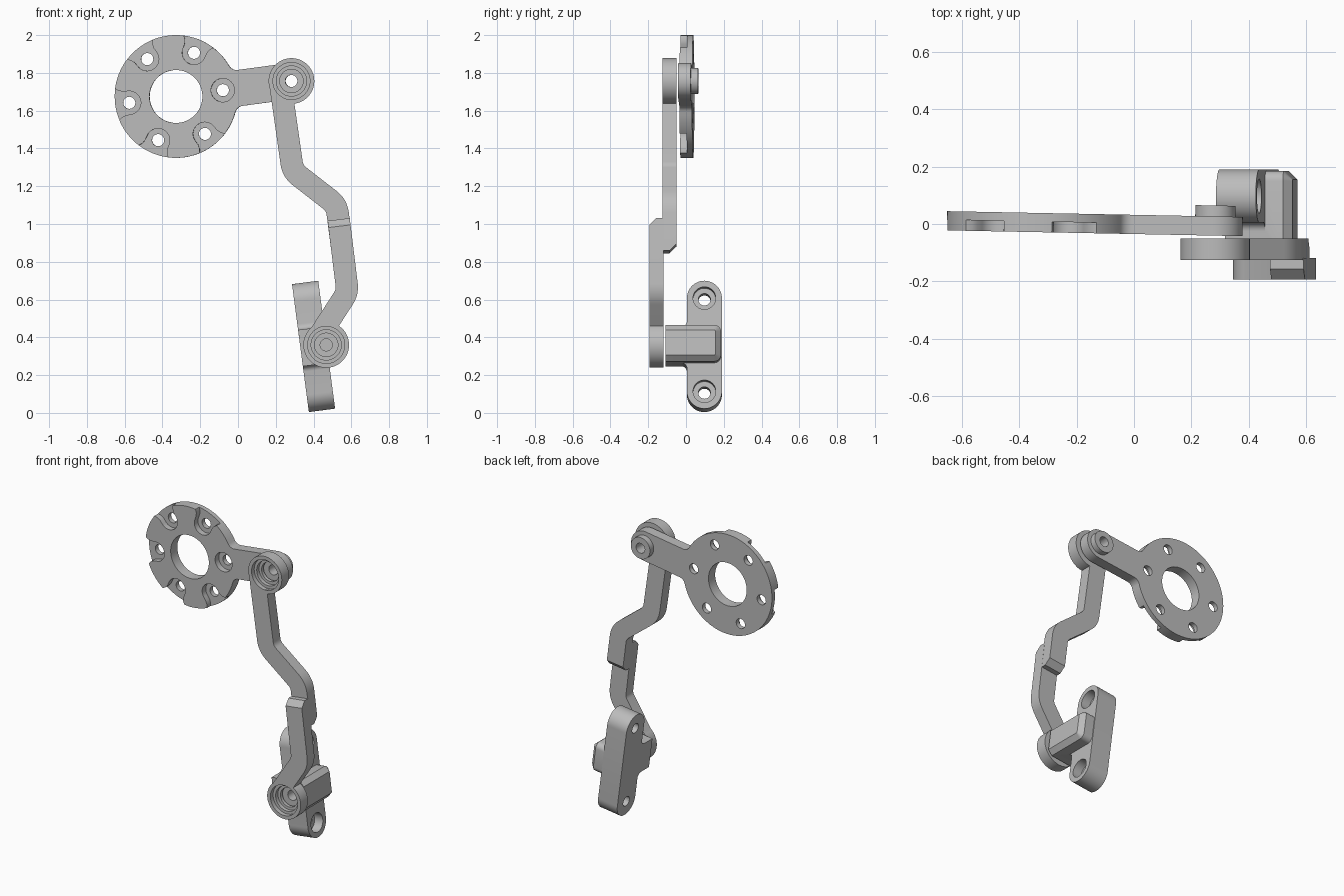
import bpy, bmesh
from math import sin, cos, pi, atan2, sqrt, tan
from mathutils import Matrix, Vector

cube = bpy.data.objects.get("Cube")
if cube:
    bpy.data.objects.remove(cube, do_unlink=True)

metal = bpy.data.materials.new("plain grey")
metal.use_nodes = True
grey = (0.5, 0.5, 0.5, 1)
metal.diffuse_color = grey
metal.node_tree.nodes["Principled BSDF"].inputs["Base Color"].default_value = grey


def arc(cx, cz, r, a0, a1, n=16):
    return [(cx + r * cos(a0 + (a1 - a0) * i / n), cz + r * sin(a0 + (a1 - a0) * i / n))
            for i in range(n + 1)]


def place(pts, origin, angle):
    c, s = cos(angle), sin(angle)
    return [(origin[0] + c * x - s * z, origin[1] + s * x + c * z) for x, z in pts]


def prism(name, pts, d0, d1, axis="Y"):
    """Extrude an outline along Y (points are x, z) or X (points are y, z)."""
    to3d = (lambda p, d: (p[0], d, p[1])) if axis == "Y" else (lambda p, d: (d, p[0], p[1]))
    bm = bmesh.new()
    face = bm.faces.new([bm.verts.new(to3d(p, d0)) for p in pts])
    ext = bmesh.ops.extrude_face_region(bm, geom=[face])
    move = Vector(to3d((0, 0), d1 - d0))
    bmesh.ops.translate(bm, vec=move, verts=[v for v in ext["geom"] if isinstance(v, bmesh.types.BMVert)])
    bmesh.ops.recalc_face_normals(bm, faces=bm.faces)
    mesh = bpy.data.meshes.new(name)
    bm.to_mesh(mesh)
    bm.free()
    mesh.materials.append(metal)
    ob = bpy.data.objects.new(name, mesh)
    bpy.context.collection.objects.link(ob)
    return ob


def rod(name, centre, r, d0, d1, axis="Y", n=48):
    return prism(name, arc(*centre, r, 0, 2 * pi * (n - 1) / n, n - 1), d0, d1, axis)


def combine(ob, other, op="DIFFERENCE"):
    mod = ob.modifiers.new(op.lower(), "BOOLEAN")
    mod.operation, mod.solver, mod.object = op, "EXACT", other
    with bpy.context.temp_override(object=ob, active_object=ob):
        bpy.ops.object.modifier_apply(modifier=mod.name)
    bpy.data.objects.remove(other, do_unlink=True)


def chamfer(ob, pick, size):
    """Bevel the edges whose two end points both pass the test."""
    bm = bmesh.new()
    bm.from_mesh(ob.data)
    edges = [e for e in bm.edges if all(pick(v.co) for v in e.verts)]
    bmesh.ops.bevel(bm, geom=edges, offset=size, segments=1, affect="EDGES")
    bm.to_mesh(ob.data)
    bm.free()


def ribbon(path, half, r):
    """Outline of a strip along a path whose bends are rounded."""
    pts = [Vector(p) for p in path]
    line = [pts[0]]
    for a, b, c in zip(pts, pts[1:], pts[2:]):
        u, w = (a - b).normalized(), (c - b).normalized()
        t = r / tan(u.angle(w) / 2)
        p, q = b + u * t, b + w * t
        line += [p * (1 - k) ** 2 + b * 2 * k * (1 - k) + q * k * k for k in (i / 10 for i in range(11))]
    line.append(pts[-1])
    left, right = [], []
    for i, p in enumerate(line):
        d = (line[min(i + 1, len(line) - 1)] - line[max(i - 1, 0)]).normalized()
        n = Vector((-d.y, d.x)) * half
        left.append(tuple(p + n))
        right.append(tuple(p - n))
    return left + right[::-1]


# Key positions (x, z)
DISC, TOP, LOW = (-0.328, 1.675), (0.283, 1.757), (0.467, 0.36)
ARM_ANGLE = atan2(TOP[1] - DISC[1], TOP[0] - DISC[0])
ARM_LEN = sqrt((TOP[0] - DISC[0]) ** 2 + (TOP[1] - DISC[1]) ** 2)
BORE = 0.032

# Slotted disc with its arm, drawn as one outline
R, W, F = 0.325, 0.096, 0.045
fs = sqrt((R + F) ** 2 - (W + F) ** 2)
fa = atan2(W + F, fs)
upper = arc(fs, W + F, F, -pi / 2, fa - pi, 8)
lower = [(x, -z) for x, z in reversed(upper)]
outline = arc(0, 0, R, fa, 2 * pi - fa, 90) + lower[1:] + arc(ARM_LEN, 0, W, -pi / 2, pi / 2, 24) + upper[:-1]
B0, B1 = -0.035, 0.032
disc = prism("slotted_disc_arm", place(outline, DISC, ARM_ANGLE), B0, B1)
combine(disc, rod("boss", TOP, 0.07, 0.0, 0.07), "UNION")
combine(disc, rod("bore", TOP, BORE, -0.2, 0.2))
combine(disc, rod("centre_hole", DISC, 0.14, -0.2, 0.2, n=64))

# Six holes in pockets; those away from the arm open out through the rim
side = [(0.275, 0.063), (0.297, 0.07), (0.315, 0.085), (0.36, 0.12)]
slot = arc(0.25, 0, 0.062, pi / 2, 3 * pi / 2, 20) + [(x, -z) for x, z in side] + side[::-1]
for k in range(6):
    angle = ARM_ANGLE + k * pi / 3
    hole = place([(0.25, 0)], DISC, angle)[0]
    if k:
        pocket = prism("pocket", place(slot, DISC, angle), -0.1, B0 + 0.037)
    else:
        pocket = rod("pocket", hole, 0.062, -0.1, B0 + 0.037)
    combine(disc, pocket)
    combine(disc, rod("hole", hole, BORE, -0.2, 0.2, n=32))
disc.rotation_euler.z = -0.0195


def lever(name, path, head, front, back, chamfer_y):
    """Bent strip with a round, stepped-bore head and a chamfered lap end."""
    ob = prism(name, ribbon(path, 0.059, 0.11), front, back)
    end, prev = (path[-1], path[-2]) if chamfer_y == back else (path[0], path[1])
    axis = (Vector(end) - Vector(prev)).normalized()
    chamfer(ob, lambda c: abs(c.y - chamfer_y) < 1e-4
            and abs((Vector((c.x, c.z)) - Vector(end)).dot(axis)) < 1e-3, 0.036)
    combine(ob, rod("head", head, 0.121, front, back, n=64), "UNION")
    for r, depth in ((0.098, 0.028), (0.08, 0.052), (0.062, 0.2)):
        combine(ob, rod("step", head, r, front - 0.1, front + depth))
    return ob


# Two-level lever: the halves overlap on the straight part
bar = lever("lever_upper", [(0.222, 1.757), (0.29, 1.28), (0.522, 1.10), (0.554, 0.852)],
            TOP, -0.125, -0.051, -0.051)
low = lever("lever_lower", [(0.533, 1.024), (0.58, 0.64), (0.425, 0.40)],
            LOW, -0.193, -0.119, -0.193)

# Mounting bracket: rounded plate, block with chamfered face, small fillets
T, PY, PR, PV, BH = 0.07, 0.0975, 0.0925, 0.249, 0.097
plate = prism("mount_bracket", arc(PY, PV, PR, 0, pi, 24) + arc(PY, -PV, PR, pi, 2 * pi, 24), -T, T, "X")
y0, y1, rr, face_x = -0.108, 0.185, 0.035, 0.163
block = prism("block", [(y0, BH), (y0, -BH)] + arc(y1 - rr, rr - BH, rr, -pi / 2, 0, 6)
              + arc(y1 - rr, BH - rr, rr, 0, pi / 2, 6), -T, face_x, "X")
bm = bmesh.new()
bm.from_mesh(block.data)
rim = [e for e in bm.edges if all(abs(v.co.x - face_x) < 1e-4 for v in e.verts)
       and not all(abs(v.co.y - y0) < 1e-4 for v in e.verts)]
bmesh.ops.bevel(bm, geom=rim, offset=0.03, segments=1, affect="EDGES")
bm.to_mesh(block.data)
bm.free()
combine(plate, block, "UNION")
py = PY - PR
for s in (1, -1):
    curve = arc(py - 0.03, BH + 0.03, 0.03, -pi / 2, 0, 6)
    fillet = [(y, s * z) for y, z in curve + [(py + 0.03, BH + 0.03), (py + 0.03, BH - 0.02), (py - 0.03, BH - 0.02)]]
    combine(plate, prism("fillet", fillet, -T, T, "X"), "UNION")
    combine(plate, rod("screw_hole", (PY, s * PV), BORE, -0.3, 0.3, "X", 32))
    combine(plate, rod("counterbore", (PY, s * PV), 0.06, 0.01, 0.3, "X"))
plate.data.transform(Matrix.Translation((0.40, 0, 0.352)) @ Matrix.Rotation(-0.131, 4, "Y"))
combine(plate, rod("pivot_bore", LOW, BORE, -0.2, -0.03))

# Smooth shading on curved walls, sharp edges kept
for ob in bpy.context.view_layer.objects:
    ob.select_set(ob in (disc, bar, low, plate))
bpy.context.view_layer.objects.active = disc
bpy.ops.object.shade_smooth_by_angle(angle=0.5)
